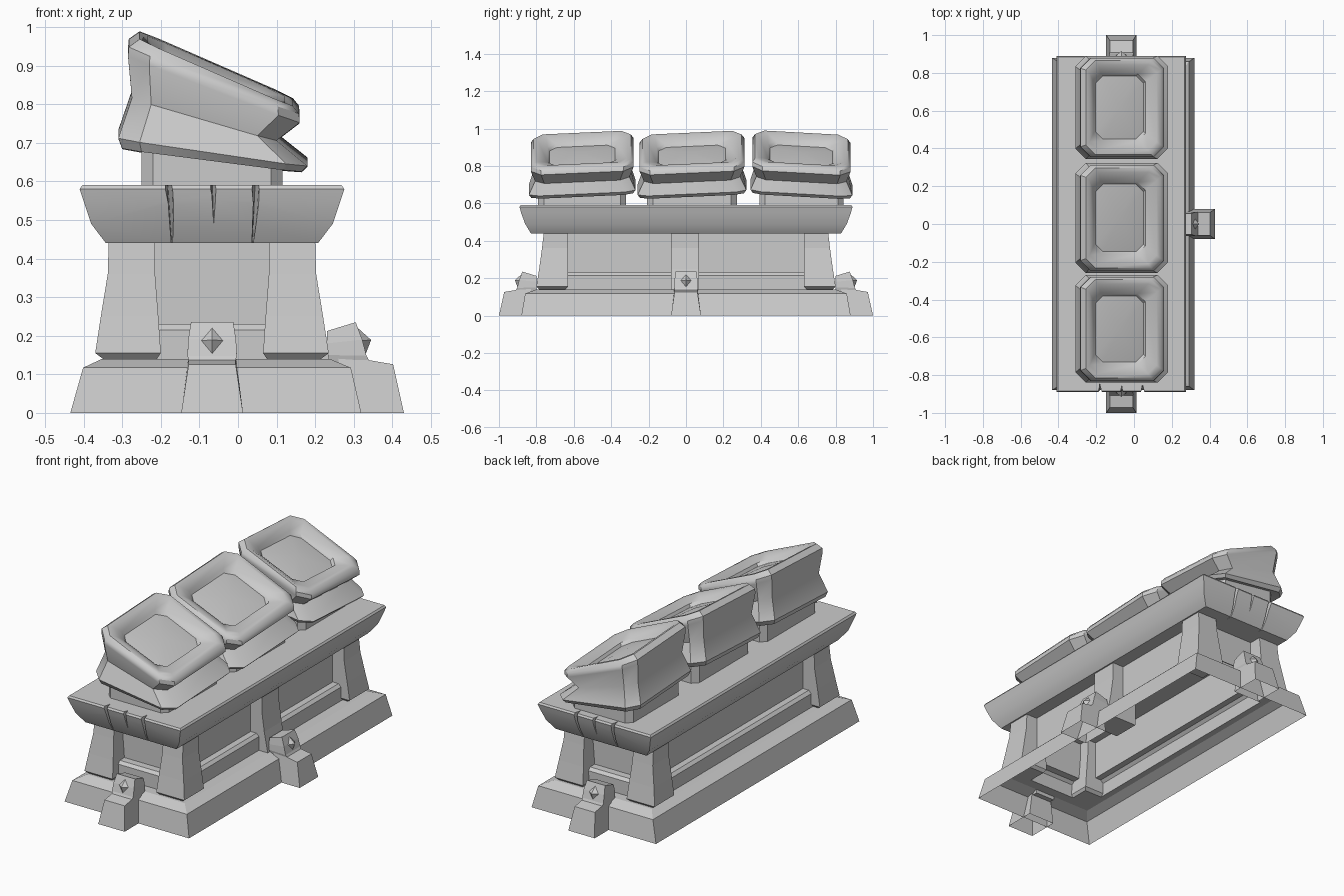
import bpy, bmesh, math
from mathutils import Vector

if "Cube" in bpy.data.objects:
    bpy.data.objects.remove(bpy.data.objects["Cube"])

CX = -0.0675  # centre line of the body
stone = bpy.data.materials.new("grey stone")
stone.diffuse_color = (0.6, 0.6, 0.6, 1)
stone.use_nodes = True
stone.node_tree.nodes["Principled BSDF"].inputs["Base Color"].default_value = stone.diffuse_color


def make(name, bm, smooth=None):
    bmesh.ops.recalc_face_normals(bm, faces=bm.faces)
    me = bpy.data.meshes.new(name)
    bm.to_mesh(me)
    bm.free()
    ob = bpy.data.objects.new(name, me)
    bpy.context.collection.objects.link(ob)
    me.materials.append(stone)
    if smooth:
        bpy.ops.object.select_all(action='DESELECT')
        ob.select_set(True)
        bpy.context.view_layer.objects.active = ob
        bpy.ops.object.shade_smooth_by_angle(angle=math.radians(smooth))
    return ob


def loft(rings, bottom=True, top=True):
    """Skin a stack of point loops."""
    bm = bmesh.new()
    loops = [[bm.verts.new(p) for p in r] for r in rings]
    n = len(loops[0])
    for a, b in zip(loops, loops[1:]):
        for i in range(n):
            j = (i + 1) % n
            bm.faces.new((a[i], a[j], b[j], b[i]))
    if bottom:
        bm.faces.new(loops[0][::-1])
    if top:
        bm.faces.new(loops[-1])
    return bm


def rect(x0, x1, y0, y1, z):
    return [(x0, y0, z), (x1, y0, z), (x1, y1, z), (x0, y1, z)]


def centred(hx, hy, z, cx=CX):
    return rect(cx - hx, cx + hx, -hy, hy, z)


# Hollow plinth, ledge and recessed wall panels in one stepped shell
make("plinth_and_panels", loft([
    centred(.377, .88, 0, -.0575), centred(.347, .86, .117, -.0545),
    centred(.295, .80, .14, -.0575), centred(.25, .745, .14), centred(.25, .745, .215),
    centred(.235, .73, .23), centred(.20, .69, .23), centred(.20, .69, .445)], bottom=False))

# Flared corner legs
LEG = [(.14, .1425, .2825, .645, .785), (.155, .1325, .3025, .63, .80), (.25, .139, .288, .63, .785),
       (.36, .1475, .27, .63, .77), (.445, .1475, .2675, .63, .76)]
for sx in (-1, 1):
    for sy in (-1, 1):
        make("corner_leg", loft([rect(CX + sx * a, CX + sx * b, sy * c, sy * d, z)
                                 for z, a, b, c, d in LEG]))

# Middle post on the right side
make("side_post", loft([rect(.05, x, -.08, .07, z)
                        for z, x in ((.12, .24), (.25, .215), (.36, .20), (.445, .20))]))

# Table slab with wedge notches at both ends
slab = make("table_slab", loft([
    centred(.275, .83, .44), centred(.313, .86, .49), centred(.333, .882, .55),
    centred(.343, .89, .58), centred(.336, .884, .59)]), 25)
bm = bmesh.new()
for s in (-1, 1):
    for x, lean, zb in ((-.183, .012, .43), (-.067, .004, .49), (.045, -.008, .43)):
        lo_out = .93 if zb < .45 else .95
        p = [(x - .019, s * .93, .61), (x + .019, s * .93, .61), (x, s * .85, .61),
             (x + lean - .006, s * lo_out, zb), (x + lean + .006, s * lo_out, zb),
             (x + lean, s * (.80 if zb < .45 else .86), zb)]
        v = [bm.verts.new(q) for q in p]
        for f in ((0, 1, 2), (5, 4, 3), (0, 3, 4, 1), (1, 4, 5, 2), (2, 5, 3, 0)):
            bm.faces.new([v[i] for i in f])
cutter = make("notch_cutter", bm)
cutter.hide_render = True
cutter.hide_viewport = True
mod = slab.modifiers.new("notches", 'BOOLEAN')
mod.object = cutter
mod.solver = 'EXACT'


# Clasps: foot, leaning head and pyramid stud, built outward along a direction
def clasp(origin, out):
    o = Vector(origin)
    d = Vector(out)
    side = Vector((-d.y, d.x, 0))

    def P(u, w, z):
        return o + d * u + side * w + Vector((0, 0, z))

    def ring(u0, u1, w, z0, z1):
        return [P(u0, -w, z0), P(u1, -w, z1), P(u1, w, z1), P(u0, w, z0)]

    make("clasp_foot", loft([ring(-.17, 0, .08, 0, 0), ring(-.17, -.028, .061, .15, .126)], bottom=False))
    make("clasp_head", loft([ring(-.20, -.085, .058, .12, .125), ring(-.20, -.097, .064, .15, .148),
                             ring(-.20, -.108, .062, .18, .19), ring(-.20, -.125, .055, .212, .235)]))
    # stud
    bm = bmesh.new()
    v = [bm.verts.new(q) for q in (P(-.100, 0, .15), P(-.113, .035, .187),
                                   P(-.124, 0, .224), P(-.113, -.035, .187))]
    tip = bm.verts.new(P(-.085, 0, .189))
    bm.faces.new(v[::-1])
    for i in range(4):
        bm.faces.new((v[i], v[(i + 1) % 4], tip))
    make("clasp_stud", bm)


clasp((-.067, -1, 0), (0, -1, 0))
clasp((-.067, 1, 0), (0, 1, 0))
clasp((.43, 0, 0), (1, 0, 0))

# Sloped dished blocks: left x, left z, right x, right z, half depth, corner cut
BLOCK = [(-.25, .585, .115, .585, .235, .03), (-.25, .70, .115, .65, .235, .03),
         (-.30, .695, .165, .635, .272, .05), (-.31, .722, .18, .65, .285, .055),
         (-.275, .825, .10, .715, .252, .05), (-.285, .935, .16, .762, .275, .055),
         (-.283, .958, .158, .785, .275, .055), (-.255, .978, .142, .805, .26, .05),
         (-.235, .968, .12, .812, .238, .045), (-.215, .925, .06, .81, .185, .04),
         (-.205, .905, .05, .795, .175, .04)]


def block_ring(xl, zl, xr, zr, hy, c, yc, tilt):
    pts = [(xl + c, -hy), (xr - c, -hy), (xr, -hy + c), (xr, hy - c),
           (xr - c, hy), (xl + c, hy), (xl, hy - c), (xl, -hy + c)]
    k = tilt if zl > .6 else 0
    return [(x, yc + y, zl + (zr - zl) * (x - xl) / (xr - xl) + k * y) for x, y in pts]


for yc, tilt, wide in ((-.555, .045, 1), (.032, .045, 1.02), (.617, -.055, .955)):
    rings = [block_ring(a, b, c, d, h * wide, e, yc, tilt) for a, b, c, d, h, e in BLOCK]
    bm = loft(rings, bottom=False, top=False)
    bm.verts.ensure_lookup_table()
    rim = bm.verts[-8:]
    peak = bm.verts.new((-.075, yc, .872))  # gently raised dish floor
    for i in range(8):
        bm.faces.new((rim[i], rim[(i + 1) % 8], peak))
    make("dished_block", bm, 38)
